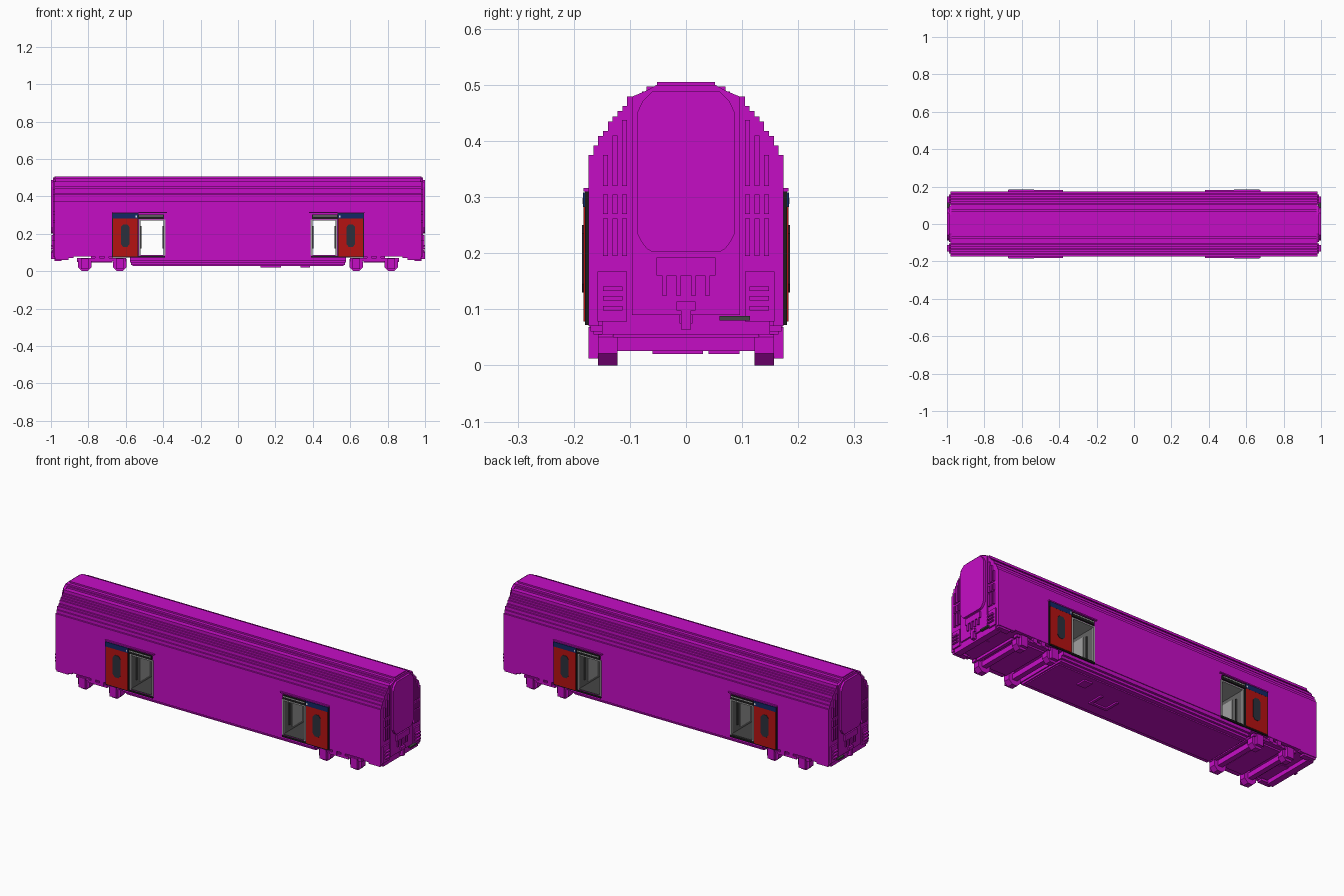
import bpy, bmesh, math
from mathutils import Matrix

if "Cube" in bpy.data.objects:
    bpy.data.objects.remove(bpy.data.objects["Cube"], do_unlink=True)


def material(name, r, g, b):
    m = bpy.data.materials.new(name)
    m.use_nodes = True
    m.diffuse_color = (r, g, b, 1)
    m.node_tree.nodes["Principled BSDF"].inputs["Base Color"].default_value = (r, g, b, 1)
    return m


MAGENTA = material("magenta", 0.56, 0.004, 0.56)
RED = material("door red", 0.46, 0.006, 0.006)
NAVY = material("navy blue", 0.006, 0.02, 0.13)
GLASS = material("dark glass", 0.025, 0.03, 0.045)
BLACK = material("black", 0.012, 0.012, 0.012)
GREY = material("mid grey", 0.13, 0.13, 0.13)
DARK = material("dark grey", 0.06, 0.06, 0.06)
LIGHT = material("light grey", 0.36, 0.36, 0.36)
WHITE = material("white", 0.8, 0.8, 0.8)


def finish(name, bm, mat):
    bmesh.ops.recalc_face_normals(bm, faces=bm.faces)
    me = bpy.data.meshes.new(name)
    bm.to_mesh(me)
    bm.free()
    me.materials.append(mat)
    ob = bpy.data.objects.new(name, me)
    bpy.context.collection.objects.link(ob)
    return ob


def mirrored(bm, mx, my):
    """Copy everything across x and/or y."""
    for on, axis in ((mx, 0), (my, 1)):
        if on:
            new = bmesh.ops.duplicate(bm, geom=bm.verts[:] + bm.edges[:] + bm.faces[:])["geom"]
            for v in (g for g in new if isinstance(g, bmesh.types.BMVert)):
                v.co[axis] *= -1


def boxes(name, mat, items, mx=True, my=True):
    """Boxes given as (x0, x1, y0, y1, z0, z1)."""
    bm = bmesh.new()
    for x0, x1, y0, y1, z0, z1 in items:
        m = Matrix.Translation(((x0 + x1) / 2, (y0 + y1) / 2, (z0 + z1) / 2))
        m = m @ Matrix.Diagonal((x1 - x0, y1 - y0, z1 - z0, 1))
        bmesh.ops.create_cube(bm, size=1, matrix=m)
    mirrored(bm, mx, my)
    return finish(name, bm, mat)


def prism(name, mat, pts, axis, a, b, mx=False, my=False):
    """Extrude a profile: axis x takes (y, z) points, axis y takes (x, z) points."""
    bm = bmesh.new()
    place = (lambda p: (a, p[0], p[1])) if axis == "x" else (lambda p: (p[0], a, p[1]))
    f = bm.faces.new([bm.verts.new(place(p)) for p in pts])
    ext = bmesh.ops.extrude_face_region(bm, geom=[f])["geom"]
    step = (b - a, 0, 0) if axis == "x" else (0, b - a, 0)
    bmesh.ops.translate(bm, vec=step, verts=[g for g in ext if isinstance(g, bmesh.types.BMVert)])
    mirrored(bm, mx, my)
    return finish(name, bm, mat)


# Car body: straight sides and a roof climbing in steps (half width, top)
steps = [(.174, .375), (.165, .392), (.157, .409), (.148, .418), (.139, .435), (.131, .444), (.122, .453),
         (.113, .462), (.105, .479), (.078, .488), (.070, .497), (.052, .505)]
half, low = [], .078
for w, z in steps:
    half += [(w, low), (w, z)]
    low = z
body = prism("car_body", MAGENTA, half + [(-y, z) for y, z in reversed(half)], "x", -.98, .98)

# Doorways cut straight through the body
cutter = boxes("doorway_cutter", MAGENTA, [(.39, .53, -.3, .3, .083, .277)], my=False)
cutter.hide_render = True
mod = body.modifiers.new("doorways", "BOOLEAN")
mod.object, mod.operation, mod.solver = cutter, "DIFFERENCE", "EXACT"
bpy.context.view_layer.objects.active = body
bpy.ops.object.modifier_apply(modifier=mod.name)
bpy.data.objects.remove(cutter, do_unlink=True)

# Vestibule lining, frames and fittings
boxes("vestibule_walls", GREY, [(.39, .396, -.172, .172, .083, .277),
                                (.524, .53, -.172, .172, .083, .277)], my=False)
boxes("vestibule_ceiling", LIGHT, [(.39, .53, -.172, .172, .271, .277)], my=False)
boxes("vestibule_floor", DARK, [(.39, .53, -.174, .174, .080, .086)], my=False)
boxes("doorway_frame", LIGHT, [(.388, .398, .168, .177, .083, .277), (.522, .53, .168, .177, .083, .277),
                               (.388, .53, .168, .177, .270, .277)])
boxes("vestibule_panels", LIGHT, [(.396, .399, .02, .10, .10, .25), (.521, .524, .02, .10, .10, .25)])
boxes("grab_rails", DARK, [(.396, .403, .125, .131, .12, .24), (.517, .524, .125, .131, .12, .24)])

# Sliding doors parked beside the doorways
boxes("door_backing", BLACK, [(.532, .674, .174, .180, .072, .31)])
boxes("door_panel", RED, [(.538, .668, .180, .183, .078, .282)])
boxes("door_sign_band", NAVY, [(.535, .672, .180, .1835, .282, .308)])
boxes("door_sign_marks", WHITE, [(.540, .547, .1835, .1845, .288, .298)])
boxes("door_rail", BLACK, [(.395, .532, .174, .182, .280, .303)])
boxes("door_rail_strip", LIGHT, [(.40, .530, .182, .183, .293, .298)])
boxes("door_canopy", MAGENTA, [(.38, .675, .172, .183, .310, .316)])
boxes("door_sill", BLACK, [(.39, .532, .172, .180, .072, .080)])
window = [(.603 + .023 * sx * kx, .19 + sz * kz) for sx, sz, kx, kz in
          ((1, 1, 1, .045), (1, 1, .5, .06), (-1, 1, .5, .06), (-1, 1, 1, .045),
           (-1, -1, 1, .045), (-1, -1, .5, .06), (1, -1, .5, .06), (1, -1, 1, .045))]
prism("door_window", GLASS, window, "y", .182, .185, True, True)

# End gangway: stepped outline panel with surround
gang = [(.087, .235), (.078, .218), (.07, .208), (.06, .202)]
gang = [(.06, .488), (.078, .470), (.087, .450)] + gang
prism("gangway_panel", MAGENTA, gang + [(-y, z) for y, z in reversed(gang)], "x", .975, 1.0, True)
surround = [(.096, .09), (.096, .479), (.07, .49), (.052, .50)]
prism("gangway_surround", MAGENTA, surround + [(-y, z) for y, z in reversed(surround)], "x", .975, .988, True)

# End bracket with hanging hoses
boxes("gangway_bracket", MAGENTA, [(.98, .996, -.053, .053, .16, .192)], my=False)
boxes("end_hoses", MAGENTA, [(.985, .996, y, y + .009, .125, .162) for y in (.009, .034)])

# Corner ribs and grilles on the ends
ribs = [(.978, .99, y, y + .009, z0, z1) for y in (.105, .122, .139)
        for z0, z1 in ((.32, .375), (.27, .305), (.195, .262))]
ribs += [(.978, .99, .105, .114, .375, .437), (.978, .99, .122, .131, .375, .41)]
boxes("end_ribs", MAGENTA, ribs)
boxes("end_lower_box", MAGENTA, [(.978, .988, .105, .158, .078, .167)])
boxes("end_steps", MAGENTA, [(.985, 1.0, .113, .148, z, z + .008) for z in (.098, .116, .133)])

# Coupler and end beam
boxes("coupler", MAGENTA, [(.90, .985, -.012, .012, .075, .098), (.975, .998, -.017, .017, .098, .114),
                           (.975, 1.0, -.009, .009, .064, .098)], my=False)
boxes("end_beam", MAGENTA, [(.945, .98, -.15, .15, .055, .08)], my=False)
boxes("coupling_lever", DARK, [(.985, .999, .06, .114, .080, .088)], my=False)
boxes("end_skirts", MAGENTA, [(.88, .98, .155, .174, .07, .08), (.905, .975, .14, .17, .06, .072)])

# Underframe tapering downward in layers
boxes("underframe", MAGENTA, [(-.578, .578, -.170, .170, .058, .08), (-.578, .578, -.157, .157, .045, .058),
                              (-.572, .572, -.145, .145, .034, .045), (-.565, .565, -.122, .122, .028, .034)],
      mx=False, my=False)
boxes("underfloor_equipment", MAGENTA, [(.12, .23, -.06, -.045, .02, .03), (.12, .135, -.06, .03, .02, .03),
                                        (.215, .23, -.06, .03, .02, .03), (.335, .385, .04, .095, .02, .03)],
      mx=False, my=False)

# Bogies: side frames, axle boxes, cross beams
boxes("bogie_side_frames", MAGENTA, [(.60, .86, .140, .165, .055, .07), (.67, .785, .145, .17, .05, .064),
                                     (.69, .715, .15, .172, .055, .088), (.74, .765, .15, .172, .055, .088)])
boxes("bogie_axle_boxes", MAGENTA, [(x - .02, x + .02, .155, .174, .012, .068) for x in (.633, .82)])
boxes("bogie_cross_beams", MAGENTA, [(.67, .785, -.14, .14, .045, .08), (.595, .612, -.13, .13, .05, .064),
                                     (.845, .862, -.13, .13, .05, .064)], my=False)
boxes("axles", MAGENTA, [(x - .014, x + .014, -.155, .155, .026, .054) for x in (.633, .82)], my=False)

# Faceted wheels
for label, cx in (("inner", .633), ("outer", .82)):
    ring = [(cx + .0385 * math.cos(a), .0355 + .0385 * math.sin(a))
            for a in (math.pi / 8 + i * math.pi / 4 for i in range(8))]
    prism("wheels_" + label, MAGENTA, ring, "y", .122, .157, True, True)
